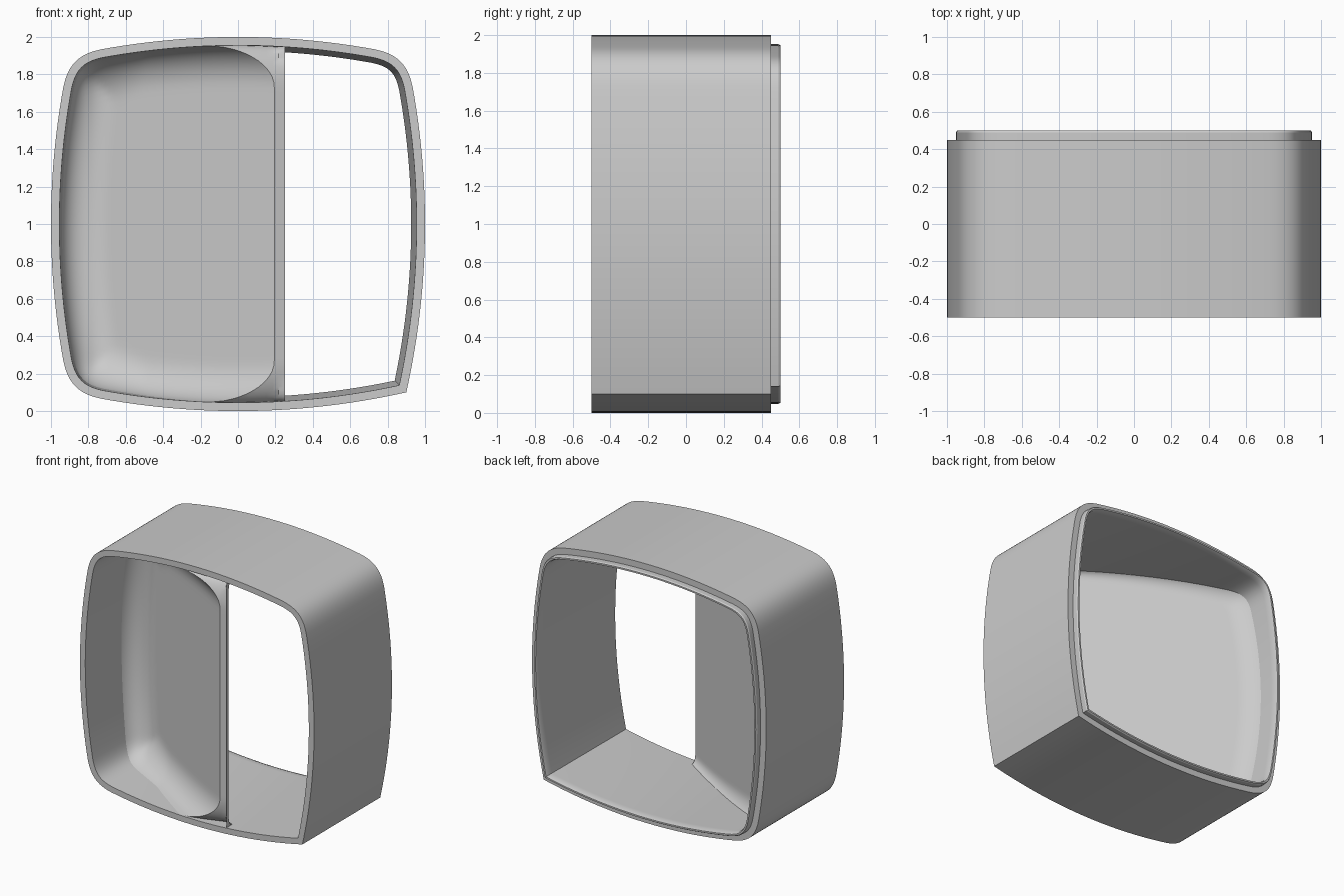
import bpy, bmesh, math
from mathutils import Vector

cube = bpy.data.objects.get("Cube")
if cube:
    bpy.data.objects.remove(cube, do_unlink=True)

grey = bpy.data.materials.new("plain grey")
grey.use_nodes = True
COLOUR = (0.6, 0.6, 0.6, 1)
grey.diffuse_color = COLOUR
grey.node_tree.nodes["Principled BSDF"].inputs["Base Color"].default_value = COLOUR


def finish(bm, name):
    bmesh.ops.recalc_face_normals(bm, faces=bm.faces)
    mesh = bpy.data.meshes.new(name)
    bm.to_mesh(mesh)
    bm.free()
    mesh.materials.append(grey)
    obj = bpy.data.objects.new(name, mesh)
    bpy.context.collection.objects.link(obj)
    bpy.ops.object.select_all(action='DESELECT')
    obj.select_set(True)
    bpy.context.view_layer.objects.active = obj
    bpy.ops.object.shade_smooth_by_angle(angle=math.radians(30))


# Outline: four bowed sides, three rounded corners, one sharp corner
def bow(t):
    return 1 - 0.1 * (t / 0.9) ** 2


def outline():
    pts = []
    for k in range(4):  # right, top, left, bottom
        turn = lambda a, b: [(a, b), (-b, a), (-a, -b), (b, -a)][k]
        lo = -0.9 if k == 0 else -0.73
        hi = 0.9 if k == 3 else 0.73
        n = 28
        for i in range(n + 1):
            t = lo + (hi - lo) * i / n
            if k == 3 and i == n:
                continue  # the sharp corner is shared
            pts.append(Vector(turn(bow(t), t)))
        if k < 3:  # rounded corner
            p, q, c = Vector((bow(0.73), 0.73)), Vector((0.73, bow(0.73))), Vector((0.9, 0.9))
            h1, h2 = p.lerp(c, 0.72), q.lerp(c, 0.72)
            for i in range(1, 12):
                t = i / 12
                s = 1 - t
                v = s**3 * p + 3 * s * s * t * h1 + 3 * s * t * t * h2 + t**3 * q
                pts.append(Vector(turn(v.x, v.y)))
    return pts


def inset(pts, d):
    out = []
    for i, p in enumerate(pts):
        a = (p - pts[i - 1]).normalized()
        b = (pts[(i + 1) % len(pts)] - p).normalized()
        na, nb = Vector((-a.y, a.x)), Vector((-b.y, b.x))
        out.append(p + (na + nb) * (d / (1 + na.dot(nb))))
    return out


base = outline()

# Case: a stepped section lofted around the outline
section = [(0, -0.5), (0, 0.45), (0.048, 0.45), (0.048, 0.49), (0.054, 0.5),
           (0.066, 0.5), (0.074, 0.48), (0.074, 0.44), (0.045, -0.5)]
bm = bmesh.new()
loops = [[bm.verts.new((p.x, y, p.y + 1)) for p in inset(base, d)] for d, y in section]
for a, b in zip(loops, loops[1:] + loops[:1]):
    for i in range(len(a)):
        bm.faces.new((a[i - 1], a[i], b[i], b[i - 1]))
finish(bm, "case")

# Scooped panel: a slanted wall, filleted into the case, with a rolled front lip
EMBED = 0.012
EDGE = 0.25
rim = inset(base, 0.03)
segments = list(zip(rim, rim[1:] + rim[:1]))


def wall_distance(x, z):
    p, best = Vector((x, z)), 9
    for a, b in segments:
        ab = b - a
        t = min(1, max(0, (p - a).dot(ab) / ab.length_squared))
        best = min(best, (p - a - ab * t).length_squared)
    return max(0, math.sqrt(best) - EMBED)


def ramp(t):
    return min(1, max(0, t))


def fillet(e, r):
    return r - math.sqrt(r * r - (r - e) ** 2) if e < r else 0


def front_y(x, e):
    return -0.5 + 0.55 * (0.2 - x) - fillet(e, 0.22 + 0.08 * ramp((-0.5 - x) / 0.3))


def back_y(x, e):
    return -0.47 + 0.62 * (EDGE - x) + fillet(e, 0.06 + 0.08 * ramp(EDGE - x))


def column(x):
    zs = []
    for a, b in segments:
        if (a.x - x) * (b.x - x) <= 0 and a.x != b.x:
            zs.append(a.y + (b.y - a.y) * (x - a.x) / (b.x - a.x))
    return min(zs), max(zs)


NX, NZ = 56, 56
left = min(p.x for p in rim) + 0.0005
bm = bmesh.new()
front, back = [], []
for i in range(NX + 1):
    x = left + (EDGE - left) * (i / NX) ** 1.5
    z0, z1 = column(x)
    front.append([])
    back.append([])
    for j in range(NZ + 1):
        z = z0 + (z1 - z0) * (1 - math.cos(math.pi * j / NZ)) / 2
        e = wall_distance(x, z)
        front[i].append(bm.verts.new((x, front_y(x, e), z + 1)))
        back[i].append(bm.verts.new((x, back_y(x, e), z + 1)))

for grid in (front, back):
    for i in range(NX):
        for j in range(NZ):
            bm.faces.new((grid[i][j], grid[i + 1][j], grid[i + 1][j + 1], grid[i][j + 1]))


def border(g):
    return ([g[i][0] for i in range(NX)] + [g[NX][j] for j in range(NZ)]
            + [g[i][NZ] for i in range(NX, 0, -1)] + [g[0][j] for j in range(NZ, 0, -1)])


fa, ba = border(front), border(back)
for i in range(len(fa)):
    bm.faces.new((fa[i - 1], fa[i], ba[i], ba[i - 1]))
bmesh.ops.recalc_face_normals(bm, faces=bm.faces)

# Split the front along the lip line and roll everything beyond it backwards
LIP = -0.497
bmesh.ops.bisect_plane(bm, geom=bm.verts[:] + bm.edges[:] + bm.faces[:], dist=1e-6,
                       plane_co=(0, LIP, 0), plane_no=(0, -1, 0))
for v in bm.verts:
    if v.co.y < LIP - 1e-5:
        limit = back_y(v.co.x, wall_distance(v.co.x, v.co.z - 1)) - 0.004
        v.co.y = min(LIP + 0.5 * (LIP - v.co.y), limit)
finish(bm, "scooped_panel")
